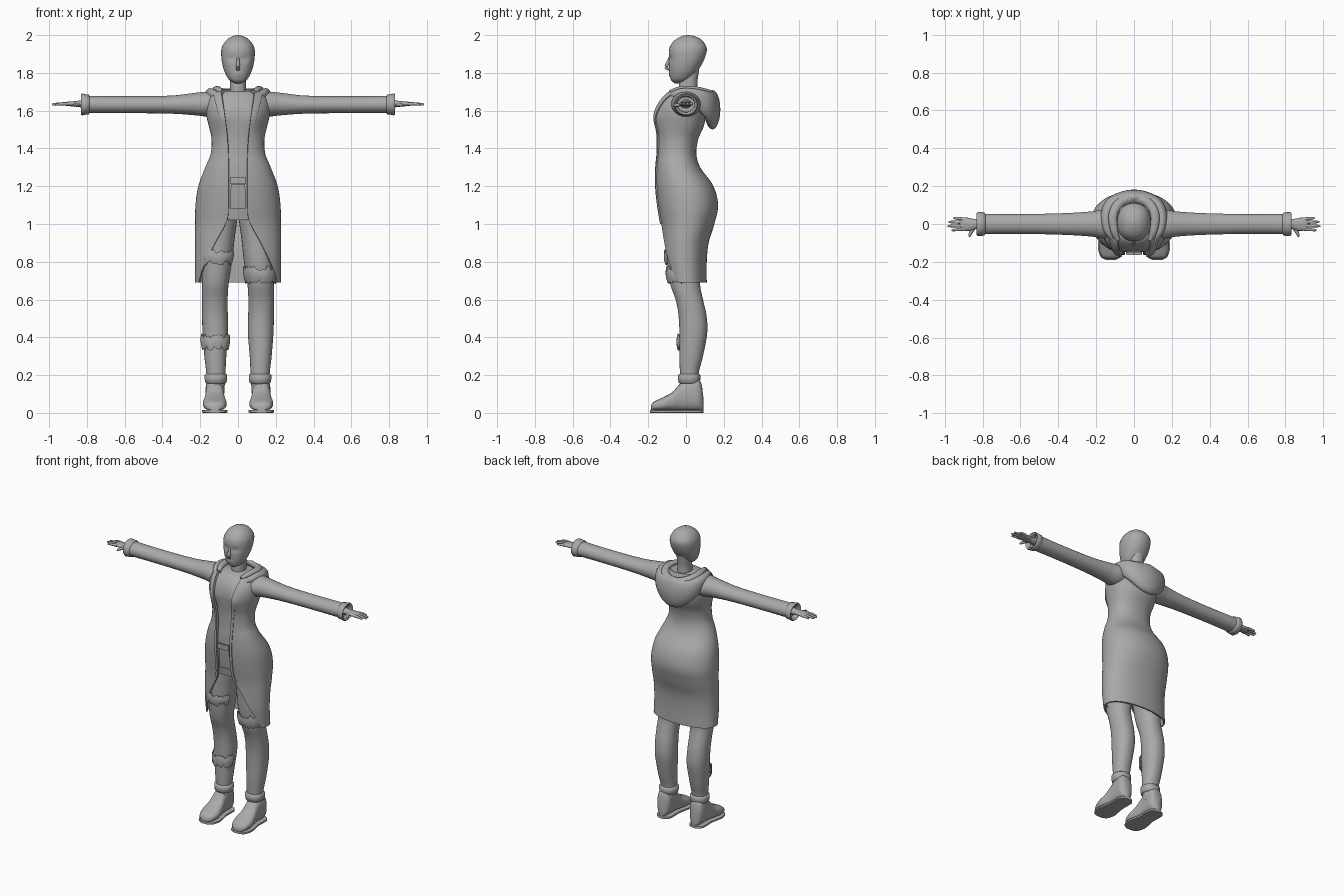
import bpy, bmesh, math, random
from mathutils import Vector

random.seed(4)
if "Cube" in bpy.data.objects:
    bpy.data.objects.remove(bpy.data.objects["Cube"])

GREY = (0.4, 0.4, 0.4, 1)
grey = bpy.data.materials.new("plain_grey")
grey.use_nodes = True
grey.diffuse_color = GREY
grey.node_tree.nodes["Principled BSDF"].inputs["Base Color"].default_value = GREY


def sample(keys, s):
    """Smooth interpolation of key rows by their first column."""
    s = min(max(s, keys[0][0]), keys[-1][0])
    i = max(k for k in range(len(keys) - 1) if keys[k][0] <= s)
    a, b = keys[i], keys[i + 1]
    p, q = keys[max(i - 1, 0)], keys[min(i + 2, len(keys) - 1)]
    h = b[0] - a[0]
    u = (s - a[0]) / h
    out = []
    for k in range(1, len(a)):
        m0 = (b[k] - p[k]) / (b[0] - p[0]) * h
        m1 = (q[k] - a[k]) / (q[0] - a[0]) * h
        out.append((2*u**3 - 3*u*u + 1) * a[k] + (u**3 - 2*u*u + u) * m0
                   + (3*u*u - 2*u**3) * b[k] + (u**3 - u*u) * m1)
    return out


def spread(a, b, n):
    return [a + (b - a) * i / (n - 1) for i in range(n)]


TURN = [2 * math.pi * i / 36 for i in range(36)]


def sgnpow(v, e):
    return math.copysign(abs(v) ** e, v)


def skin(name, rows, closed=True, caps=True, thick=0.0, angle=50):
    """Skin rows of points into a smooth part."""
    bm = bmesh.new()
    grid = [[bm.verts.new(p) for p in row] for row in rows]
    n = len(rows[0])
    for a, b in zip(grid, grid[1:]):
        for j in range(n if closed else n - 1):
            k = (j + 1) % n
            bm.faces.new((a[j], a[k], b[k], b[j]))
    if closed and caps:
        bm.faces.new(grid[0])
        bm.faces.new(grid[-1])
    bmesh.ops.recalc_face_normals(bm, faces=bm.faces)
    mesh = bpy.data.meshes.new(name)
    bm.to_mesh(mesh)
    bm.free()
    mesh.materials.append(grey)
    ob = bpy.data.objects.new(name, mesh)
    bpy.context.collection.objects.link(ob)
    bpy.ops.object.select_all(action='DESELECT')
    ob.select_set(True)
    bpy.context.view_layer.objects.active = ob
    if thick:
        mod = ob.modifiers.new("thickness", 'SOLIDIFY')
        mod.thickness, mod.offset = thick, 0
        bpy.ops.object.modifier_apply(modifier=mod.name)
    bpy.ops.object.shade_smooth_by_angle(angle=math.radians(angle))
    return ob


def section(keys, z, t, off=0.0, side=1, p=2.2):
    """Point on an upright body; t = 0 is the front."""
    cx, rx, yf, yb = sample(keys, z)
    ry = (yb - yf) / 2 + off
    x = side * cx + (rx + off) * sgnpow(math.sin(t), 2 / p)
    y = (yf + yb) / 2 - ry * sgnpow(math.cos(t), 2 / p)
    if keys is TORSO and math.cos(t) > 0:
        y -= 0.015 * math.exp(-((abs(x) - 0.085) / 0.04) ** 2 - ((z - 1.56) / 0.06) ** 2)
    return Vector((x, y, z))


def tube(name, path, steps=24, sides=20):
    """Sweep an ellipse along rows of (x, y, z, side radius, up radius)."""
    keys = [(i,) + tuple(r) for i, r in enumerate(path)]
    at = lambda s: Vector(sample(keys, s)[:3])
    rows, last = [], len(path) - 1
    for s in spread(0, last, steps):
        tan = (at(s + 0.05) - at(s - 0.05)).normalized()
        wide = tan.cross(Vector((0, 0, 1))).normalized()
        up = wide.cross(tan)
        a, b = sample(keys, s)[3:]
        rows.append([at(s) + wide * a * math.cos(2 * math.pi * j / sides)
                     + up * b * math.sin(2 * math.pi * j / sides) for j in range(sides)])
    return skin(name, rows)


# Body outlines: height, centre x, half width, front y, back y
TORSO = [(.69, 0, .222, -.10, .105), (.8, 0, .222, -.12, .105), (.9, 0, .222, -.125, .115),
         (1.0, 0, .222, -.13, .145), (1.1, 0, .22, -.145, .165), (1.2, 0, .205, -.155, .14),
         (1.3, 0, .168, -.155, .07), (1.37, 0, .14, -.15, .05), (1.45, 0, .135, -.15, .06),
         (1.52, 0, .15, -.155, .09), (1.58, 0, .163, -.158, .10), (1.64, 0, .163, -.145, .105),
         (1.69, 0, .14, -.11, .10), (1.715, 0, .10, -.075, .09)]
LEG = [(.1, .118, .045, -.03, .07), (.2, .117, .05, -.032, .066), (.3, .12, .058, -.035, .09),
       (.43, .12, .068, -.035, .113), (.52, .122, .068, -.04, .108), (.6, .123, .068, -.055, .09),
       (.68, .12, .07, -.083, .075), (.8, .112, .08, -.1, .085), (.92, .108, .09, -.105, .095),
       (1.02, .1, .095, -.108, .11), (1.1, .095, .095, -.105, .11)]
NECK = [(1.62, 0, .07, -.05, .08), (1.68, 0, .047, -.04, .067), (1.74, 0, .042, -.037, .06),
        (1.82, 0, .045, -.02, .07)]
HEAD = [(1.745, 0, .015, -.06, -.03), (1.76, 0, .043, -.078, .01), (1.79, 0, .064, -.086, .045),
        (1.83, 0, .079, -.09, .075), (1.88, 0, .088, -.091, .1), (1.93, 0, .087, -.088, .11),
        (1.965, 0, .069, -.068, .092), (1.985, 0, .047, -.042, .068),
        (1.996, 0, .024, -.016, .04), (2.0, 0, .004, .008, .016)]
# Half width of the coat's front opening by height
GAP = [(.69, .205), (.76, .185), (.9, .12), (1.0, .066), (1.05, .053), (1.2, .05),
       (1.4, .052), (1.52, .062), (1.6, .073), (1.66, .082), (1.715, .088)]


def edge_angle(z, extra=0.0):
    ratio = min((sample(GAP, z)[0] + extra) / sample(TORSO, z)[1], 0.97)
    return math.asin(ratio ** 1.1)


# Inner suit, neck and head
skin("inner_suit", [[section(TORSO, z, t, -.013) for t in TURN] for z in spread(1.02, 1.705, 50)])
skin("neck", [[section(NECK, z, t) for t in TURN] for z in spread(1.62, 1.82, 16)])


def face_point(z, t):
    v = section(HEAD, z, t)
    if math.cos(t) > 0:
        eye = math.exp(-((abs(v.x) - .034) / .018) ** 2 - ((z - 1.875) / .016) ** 2)
        mouth = math.exp(-(v.x / .022) ** 2 - ((z - 1.79) / .01) ** 2)
        v.y += .009 * eye - .005 * mouth
    return v


levels = [1.8725 - .1275 * math.cos(a) for a in spread(0, math.pi, 40)]
skin("head", [[face_point(z, t) for t in TURN] for z in levels])
tube("nose", [(0, -.085, 1.885, .006, .006), (0, -.094, 1.86, .008, .009),
              (0, -.104, 1.832, .012, .01), (0, -.092, 1.815, .008, .006)], 14, 14)

# Neckline ring
tube("neckline", [(.07 * math.sin(a), .005 - .085 * math.cos(a), 1.685 - .018 * math.cos(a), .006, .006)
                  for a in spread(-2.6, 2.6, 12)], 40, 10)

# Long coat, open in front, with raised lapels
coat = []
for z in spread(.69, 1.715, 70):
    t0 = edge_angle(z)
    coat.append([section(TORSO, z, t) for t in spread(t0, 2 * math.pi - t0, 56)])
skin("coat", coat, closed=False, thick=.01)
for side, word in ((1, "left"), (-1, "right")):
    rows = []
    for z in spread(1.0, 1.705, 50):
        wide = .012 + .028 * max(0, (z - 1.45) / .25)
        rows.append([section(TORSO, z, side * t, .007)
                     for t in spread(edge_angle(z, -.003), edge_angle(z, wide), 6)])
    skin(word + "_lapel", rows, closed=False, thick=.009)

# Hood lying on the back: pouch and rolled rim
pouch = [(.105, -.09, 1.67, .012, .02), (.14, -.03, 1.69, .022, .027), (.145, .05, 1.675, .03, .042),
         (.105, .115, 1.635, .036, .07)]
rim = [(.085, -.085, 1.695, .012, .014), (.105, -.03, 1.712, .02, .016), (.11, .05, 1.71, .024, .018),
       (.07, .115, 1.685, .028, .028)]
for name, half, back in (("hood_pouch", pouch, (0, .14, 1.605, .042, .105)),
                         ("hood_rim", rim, (0, .135, 1.665, .03, .036))):
    other = [(-r[0],) + r[1:] for r in reversed(half)]
    tube(name, half + [back] + other, 56, 24)

# Belt buckle and hanging front flap
skin("front_flap", [[section(TORSO, z, t, -.006) for t in spread(-.16, .16, 9)]
                    for z in spread(1.08, 1.21, 8)], closed=False, thick=.01)
skin("buckle", [[section(TORSO, z, t, .002) for t in spread(-.18, .18, 9)]
                for z in spread(1.215, 1.25, 4)], closed=False, thick=.012)

# Shoe outline: y, half width, top height
SHOE = [(-.186, .025, .04), (-.172, .048, .058), (-.12, .063, .083), (-.07, .056, .112),
        (-.03, .049, .155), (.02, .049, .188), (.06, .048, .188), (.083, .034, .15), (.092, .012, .08)]
# Sleeve: x, centre z, y radius, z radius
SLEEVE = [(.07, 1.63, .065, .05), (.15, 1.634, .078, .066), (.22, 1.635, .067, .06),
          (.35, 1.632, .058, .048), (.6, 1.632, .052, .045), (.8, 1.633, .054, .046)]
# Cuff: x, y radius, z radius, folding back inside
CUFF = [(.785, .052, .044), (.79, .06, .053), (.805, .063, .054), (.825, .063, .058),
        (.832, .058, .054), (.828, .05, .044), (.8, .046, .04)]

for side, word in ((1, "left"), (-1, "right")):
    # Arm
    def arm_ring(x, cz, ry, rz):
        return [(side * x, ry * math.cos(t), cz + rz * math.sin(t)) for t in TURN]
    skin(word + "_sleeve", [arm_ring(x, *sample(SLEEVE, x)) for x in spread(.07, .8, 40)])
    skin(word + "_cuff", [arm_ring(x, 1.633, ry, rz) for x, ry, rz in CUFF], caps=False, angle=70)
    # Hand with fingers and thumb
    tube(word + "_palm", [(side * x, y, 1.636, a, b) for x, y, a, b in
                          ((.79, 0, .03, .024), (.835, 0, .026, .018), (.87, -.002, .034, .014),
                           (.905, 0, .034, .011), (.92, 0, .028, .006))])
    for i, (y, tip) in enumerate(((-.027, .965), (-.009, .985), (.009, .98), (.026, .955))):
        tube(f"{word}_finger_{i + 1}", [(side * x, y * k, 1.636 - d, r, r) for x, k, d, r in
             ((.9, 1, 0, .009), ((.9 + tip) / 2, 1.1, 0, .008), (tip - .006, 1.2, .003, .006),
              (tip, 1.2, .004, .002))], 12, 12)
    tube(word + "_thumb", [(side * .84, -.012, 1.633, .012, .011), (side * .86, -.04, 1.63, .01, .009),
                           (side * .868, -.062, 1.628, .007, .007),
                           (side * .869, -.068, 1.628, .002, .002)], 14, 12)
    # Leg
    skin(word + "_leg", [[section(LEG, z, t, 0, side) for t in TURN] for z in spread(.1, 1.1, 50)])

    # Shoe, sole and ankle cuff
    def shoe_ring(y, grow, low, high, p):
        half = sample(SHOE, y)[0] * grow
        mid, tall = (low + high) / 2, (high - low) / 2
        return [(side * .123 + half * sgnpow(math.cos(t), 2 / p), y * (1 + (grow - 1) / 4),
                 mid + tall * sgnpow(math.sin(t), 2 / p)) for t in TURN]
    along = [-.047 - .139 * math.cos(a) for a in spread(0, math.pi, 36)]
    skin(word + "_shoe", [shoe_ring(y, 1, .012, sample(SHOE, y)[1], 2.5) for y in along])
    skin(word + "_sole", [shoe_ring(y, 1.08, 0, .016, 7) for y in along], angle=35)
    skin(word + "_ankle_cuff", [[section(LEG, z, t, off, side) for t in TURN] for z, off in
                                ((.155, .002), (.16, .008), (.18, .011), (.2, .01), (.207, .002))])


# Ragged torn patches on the trousers
def patch(name, side, low, high, reach):
    turns = spread(-reach, reach, 22)
    lows = [low + random.uniform(0, .025) for _ in turns]
    highs = [high - random.uniform(0, .025) for _ in turns]
    rows = []
    for u in spread(0, 1, 6):
        rows.append([section(LEG, a + (b - a) * u, t, .008 + .005 * math.sin(u * math.pi), side)
                     for t, a, b in zip(turns, lows, highs)])
    skin(name, rows, closed=False, thick=.006)


patch("right_thigh_patch", -1, .78, .87, 1.1)
patch("left_knee_patch", 1, .68, .78, 1.4)
patch("right_shin_patch", -1, .33, .42, 1.3)
